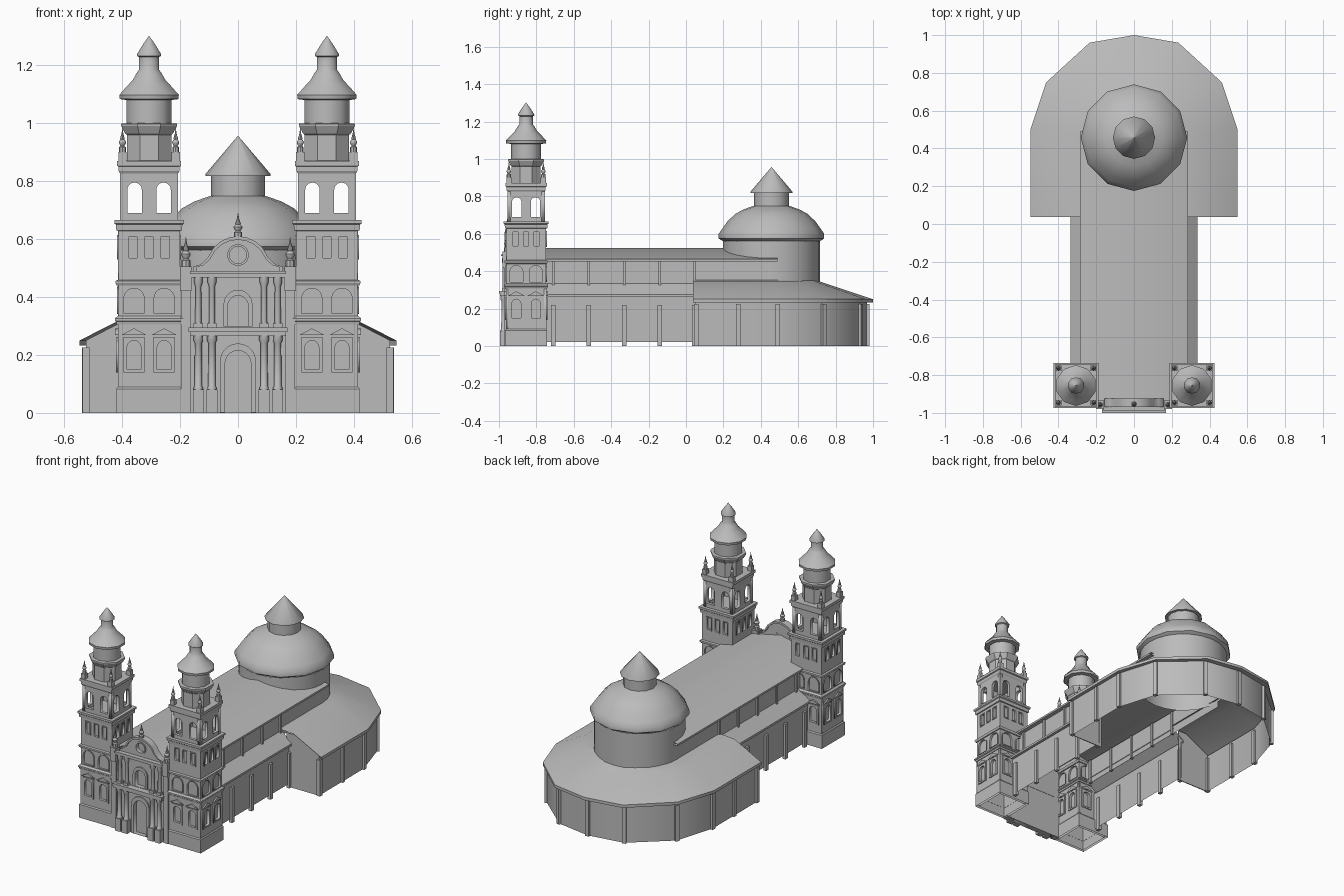
import bpy, math
from mathutils import Matrix, Vector

if "Cube" in bpy.data.objects:
    bpy.data.objects.remove(bpy.data.objects["Cube"])

stone = bpy.data.materials.new("grey stone")
stone.use_nodes = True
GREY = (0.5, 0.5, 0.5, 1)
stone.diffuse_color = GREY
stone.node_tree.nodes["Principled BSDF"].inputs["Base Color"].default_value = GREY
MIRROR = (("right", -1), ("left", 1))


def add(name, mesh, smooth=0):
    mesh.materials.clear()
    mesh.materials.append(stone)
    ob = bpy.data.objects.new(name, mesh)
    bpy.context.collection.objects.link(ob)
    if smooth:
        bpy.ops.object.select_all(action="DESELECT")
        ob.select_set(True)
        bpy.context.view_layer.objects.active = ob
        bpy.ops.object.shade_smooth_by_angle(angle=math.radians(smooth))
    return ob


def shape(name, verts, faces, smooth=0):
    me = bpy.data.meshes.new(name)
    me.from_pydata(verts, [], faces)
    me.update()
    return add(name, me, smooth)


def box(name, x, y, z):
    """Box from (low, high) pairs."""
    verts = [(a, b, c) for a in x for b in y for c in z]
    return shape(name, verts, [(0, 1, 3, 2), (4, 6, 7, 5), (0, 4, 5, 1),
                               (2, 3, 7, 6), (0, 2, 6, 4), (1, 5, 7, 3)])


def lathe(name, profile, loc, n=12, smooth=40, turn=0.0):
    """Turn (radius, z) points around a vertical axis."""
    verts = [(loc[0] + r * math.sin(turn + math.tau * i / n),
              loc[1] + r * math.cos(turn + math.tau * i / n), z)
             for r, z in profile for i in range(n)]
    faces = [(k * n + i, (k + 1) * n + i, (k + 1) * n + (i + 1) % n, k * n + (i + 1) % n)
             for k in range(len(profile) - 1) for i in range(n)]
    return shape(name, verts, faces, smooth)


def square(name, profile, loc):
    """Square moulding from (half width, z) points."""
    return lathe(name, [(w * math.sqrt(2), z) for w, z in profile], loc, 4, 0, math.pi / 4)


def panel(name, outline, holes, front, thick, loc, side=0):
    """Upright plate with holes; its face lies at distance front from loc."""
    cu = bpy.data.curves.new(name, "CURVE")
    cu.dimensions, cu.fill_mode, cu.extrude = "2D", "BOTH", thick / 2
    for pts in [outline] + holes:
        sp = cu.splines.new("POLY")
        sp.points.add(len(pts) - 1)
        for p, (x, z) in zip(sp.points, pts):
            p.co = (x, z, 0, 1)
        sp.use_cyclic_u = True
    tmp = bpy.data.objects.new(name, cu)
    bpy.context.collection.objects.link(tmp)
    dg = bpy.context.evaluated_depsgraph_get()
    me = bpy.data.meshes.new_from_object(tmp.evaluated_get(dg))
    bpy.data.objects.remove(tmp)
    me.transform(Matrix.Translation((*loc, 0)) @ Matrix.Rotation(side * math.pi / 2, 4, "Z")
                 @ Matrix.Rotation(math.pi / 2, 4, "X")
                 @ Matrix.Translation((0, 0, front - thick / 2)))
    return add(name, me)


def rect(cx, z0, z1, w):
    return [(cx - w / 2, z0), (cx + w / 2, z0), (cx + w / 2, z1), (cx - w / 2, z1)]


def arch(cx, z0, z1, w):
    r, n = w / 2, 10
    return [(cx - r, z0), (cx + r, z0)] + [
        (cx + r * math.cos(math.pi * i / n), z1 - r + r * math.sin(math.pi * i / n))
        for i in range(n + 1)]


def pinnacle(name, x, y, z, h, r):
    prof = [(0, 0), (.9, 0), (.9, .2), (.5, .25), (.9, .36), (.95, .42), (.5, .52),
            (.6, .56), (.25, .75), (0, 1)]
    lathe(name, [(r * a, z + h * b) for a, b in prof], (x, y), 8)


# Bell towers
for label, s in MIRROR:
    c = (s * .307, -.855)
    t = label + "_tower_"
    square(t + "core", [(.098, 0), (.098, .65)], c)
    square(t + "plinth", [(.113, 0), (.113, .083), (.108, .09)], c)
    square(t + "lower_cornice", [(.098, .303), (.112, .305), (.114, .315), (.118, .318),
                                 (.118, .326), (.108, .335)], c)
    square(t + "middle_cornice", [(.098, .438), (.112, .44), (.116, .448), (.116, .455),
                                  (.106, .46)], c)
    square(t + "upper_cornice", [(.098, .625), (.113, .63), (.115, .65), (.12, .654),
                                 (.12, .666), (0, .667)], c)
    square(t + "belfry_cornice", [(0, .825), (.1, .826), (.105, .835), (.105, .85),
                                  (.111, .853), (.111, .87), (0, .872)], c)
    for side in range(4):
        lower, blind = [], []
        for o in (-.052, .052):
            lower.append(arch(o, .15, .25, .048))
            blind.append(arch(o, .342, .43, .07))
            panel(t + "window_surround", rect(o, .14, .262, .072), [arch(o, .15, .25, .048)],
                  .114, .01, c, side)
            panel(t + "window_hood", [(o - .045, .268), (o + .045, .268), (o, .292)], [],
                  .117, .012, c, side)
            panel(t + "blind_arch_trim", arch(o, .342, .436, .082), [arch(o, .343, .43, .07)],
                  .111, .006, c, side)
        panel(t + "lower_wall", rect(0, .06, .31, .216), lower, .108, .011, c, side)
        panel(t + "middle_wall", rect(0, .32, .445, .212), blind, .107, .008, c, side)
        slots = [rect(o, .535, .608, .028) for o in (-.056, 0, .056)]
        panel(t + "upper_wall", rect(0, .455, .635, .212), slots, .107, .01, c, side)
        for o in (-.056, 0, .056):
            panel(t + "slot_frame", rect(o, .529, .614, .037), [rect(o, .535, .608, .028)],
                  .111, .005, c, side)
        bells = [arch(o, .69, .795, .05) for o in (-.05, .05)]
        panel(t + "belfry_wall", rect(0, .665, .83, .2), bells, .1, .018, c, side)
        x, y = ((-1, -1), (-1, 1), (1, -1), (1, 1))[side]
        box(t + "pinnacle_base", (c[0] + x * .092 - .014, c[0] + x * .092 + .014),
            (c[1] + y * .092 - .014, c[1] + y * .092 + .014), (.868, .9))
        pinnacle(t + "pinnacle", c[0] + x * .092, c[1] + y * .092, .9, .085, .013)
    lathe(t + "octagon", [(.083, .85), (.083, .96), (.09, .965), (.104, .99), (.104, .998),
                          (.08, 1.0)], c, 8, 0, math.pi / 8)
    lathe(t + "dome", [(.081, .99), (.081, 1.08), (.106, 1.083), (.108, 1.098), (.1, 1.106),
                       (.083, 1.125), (.06, 1.148), (.044, 1.175), (.036, 1.185),
                       (.036, 1.228), (.044, 1.232), (.044, 1.238), (.02, 1.275),
                       (0, 1.302)], c, 10)

# Entrance facade with curved gable
gable = [(.155, .47), (.155, .505), (.13, .512), (.105, .535), (.085, .57), (.06, .592),
         (.03, .606), (0, .61)]
gable += [(-x, z) for x, z in reversed(gable[:-1])]
oculus = [(.03 * math.cos(math.tau * i / 16), .545 + .03 * math.sin(math.tau * i / 16))
          for i in range(16)]
ring = [(x * 1.25, .545 + (z - .545) * 1.25) for x, z in oculus]
F = (0, 0)
door, upper = arch(0, .002, .215, .09), arch(0, .3, .405, .07)
panel("facade_wall", rect(0, 0, .48, .4), [door, upper], .96, .025, F)
panel("facade_gable", gable, [oculus], .96, .025, F)
panel("gable_moulding", gable, [[(x * .92, .485 + (z - .485) * .9) for x, z in gable]],
      .97, .045, F)
panel("oculus_ring", ring, [oculus], .966, .01, F)
panel("door_surround", arch(0, .001, .24, .124), [door], .968, .012, F)
panel("upper_niche_surround", arch(0, .298, .425, .1), [upper], .968, .012, F)
box("facade_back", (-.19, .19), (-.94, -.932), (0, .48))
panel("oculus_back", ring, [], .942, .006, F)
box("main_entablature", (-.165, .165), (-.994, -.93), (.266, .28))
box("main_ledge", (-.17, .17), (-1.0, -.93), (.28, .294))
box("top_entablature", (-.16, .16), (-.982, -.93), (.468, .48))
box("top_ledge", (-.165, .165), (-.988, -.93), (.48, .49))
pinnacle("gable_finial", 0, -.953, .605, .088, .016)
for label, s in MIRROR:
    for x in (s * .09, s * .137):
        box(label + "_column_base", (x - .019, x + .019), (-.994, -.95), (0, .08))
        lathe(label + "_column", [(.016, .08), (.016, .088), (.013, .092), (.012, .24),
                                  (.017, .25), (.017, .268)], (x, -.975))
        box(label + "_upper_column_base", (x - .016, x + .016), (-.984, -.95), (.294, .31))
        lathe(label + "_upper_column", [(.011, .31), (.01, .435), (.015, .45), (.015, .47)],
              (x, -.97))
    x = s * .18
    box(label + "_facade_pier", (x - .016, x + .016), (-.972, -.93), (0, .42))
    box(label + "_pier_cap", (x - .02, x + .02), (-.98, -.935), (.42, .505))
    pinnacle(label + "_pier_pinnacle", x, -.957, .505, .105, .017)

# Nave: low gabled roof, clerestory and side aisles
def strip(name, section, y0, y1, smooth=0):
    n = len(section)
    verts = [(x, y, z) for y in (y0, y1) for x, z in section]
    return shape(name, verts, [(i, i + 1, n + i + 1, n + i) for i in range(n - 1)], smooth)

strip("nave_roof", [(-.255, .452), (-.285, .452), (-.285, .464), (0, .525), (.285, .464),
                    (.285, .452), (.255, .452)], -.94, .49, 30)
bays = (-.71, -.52, -.33, -.14, .045)
for label, s in MIRROR:
    strip(label + "_clerestory", [(s * .258, .3), (s * .258, .455)], -.93, .47)
    strip(label + "_aisle", [(s * .318, .02), (s * .318, .262), (s * .335, .262),
                             (s * .335, .275), (s * .255, .335)], -.77, .06)
    for y in bays:
        box(label + "_aisle_buttress", sorted((s * .312, s * .332)), (y - .012, y + .012), (0, .22))
        box(label + "_clerestory_pilaster", sorted((s * .25, s * .268)), (y - .007, y + .007),
            (.3, .453))

# Transept and many-sided apse
def both(half):
    return half + [(-x, y) for x, y in reversed(half) if x > 0]

wall = both([(.525, .055), (.525, .49), (.45, .735), (.225, .93), (0, .968)])
eave = both([(.547, .038), (.547, .505), (.465, .75), (.235, .96), (0, 1.0)])
crest = both([(.36, .038), (.36, .48), (.31, .6), (.16, .69), (0, .715)])
inner = both([(.25, .038), (.25, .47), (.217, .58), (.125, .671), (0, .705)])

def loft(name, rings, smooth):
    n = len(rings[0][0])
    verts = [(x, y, z) for pts, z in rings for x, y in pts]
    return shape(name, verts, [(k * n + i, k * n + i + 1, (k + 1) * n + i + 1, (k + 1) * n + i)
                               for k in range(len(rings) - 1) for i in range(n - 1)], smooth)

loft("apse_wall", [(wall, 0), (wall, .245)], 40)
loft("apse_roof", [(wall, .232), (eave, .232), (eave, .25), (crest, .345), (inner, .352)], 40)
for label, s in MIRROR:
    panel(label + "_transept_front", [(s * .3, 0), (s * .525, 0), (s * .525, .25),
                                      (s * .36, .335), (s * .3, .335)], [], -.05, .006, F)
for x, y in wall + [(.525, .28), (-.525, .28)]:
    out = Vector((x, y - .45, 0))
    ob = box("apse_buttress", (-.012, .012), (-.012, .012), (0, .225))
    ob.location = (x, y, 0)
    ob.rotation_euler.z = 0 if y < .45 else math.atan2(out.y, out.x)

# Crossing dome with lantern
D = (0, .457)
lathe("crossing_drum", [(.26, .335), (.26, .562)], D, 24)
lathe("crossing_dome", [(.258, .56), (.272, .568), (.282, .575), (.282, .6), (.262, .628),
                        (.236, .665), (.195, .705), (.15, .73), (.092, .75)], D)
lathe("lantern", [(.094, .74), (.094, .818), (.112, .818), (.112, .825), (0, .957)], D)
